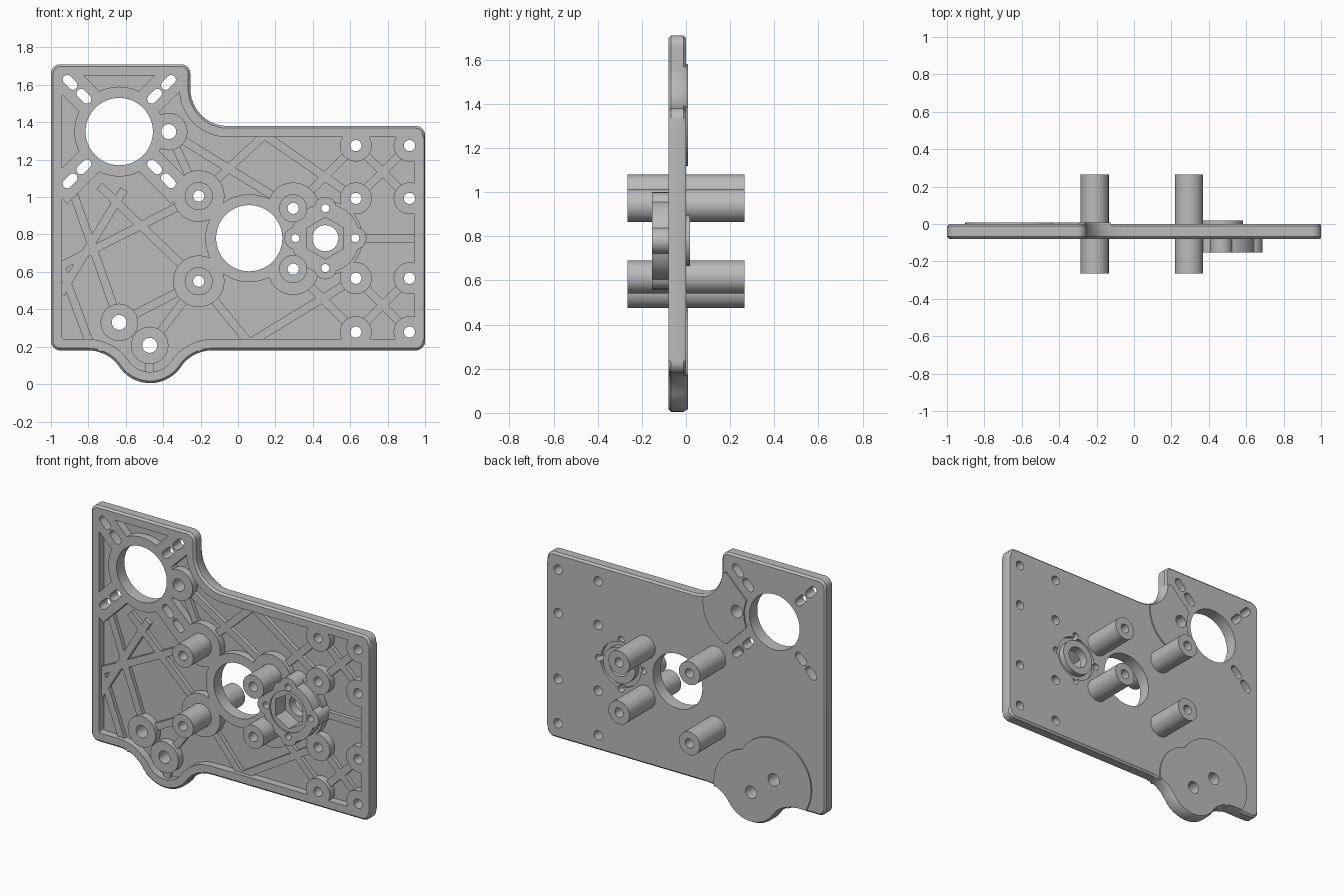
import bpy
from math import sin, cos, radians, pi
from mathutils import Vector
from mathutils.geometry import delaunay_2d_cdt

cube = bpy.data.objects.get("Cube")
if cube:
    bpy.data.objects.remove(cube, do_unlink=True)

grey = bpy.data.materials.new("plain grey")
grey.use_nodes = True
grey.diffuse_color = (0.5, 0.5, 0.5, 1)
for node in grey.node_tree.nodes:
    if node.type == 'BSDF_PRINCIPLED':
        node.inputs["Base Color"].default_value = grey.diffuse_color


# ---- flat shapes in the x-z plane ----
def arc(x, z, r, start, end, n=8):
    steps = [radians(start + (end - start) * i / n) for i in range(n + 1)]
    return [(x + r * cos(a), z + r * sin(a)) for a in steps]


def circle(centre, r, n=32):
    return arc(*centre, r, 0, 360, n)[:-1]


def bar(p, q, width):
    p, q = Vector(p), Vector(q)
    side = (q - p).orthogonal().normalized() * width / 2
    return [tuple(v) for v in (p - side, q - side, q + side, p + side)]


def slot(x, z, angle, length, width):
    half, r = (length - width) / 2, width / 2
    dx, dz = half * cos(radians(angle)), half * sin(radians(angle))
    return (arc(x + dx, z + dz, r, angle - 90, angle + 90)
            + arc(x - dx, z - dz, r, angle + 90, angle + 270))


def outline(d):
    """Plate silhouette moved inward by d."""
    left, right, low, mid, top, step = -1 + d, 1 - d, .18 + d, 1.38 - d, 1.71 - d, -.255 - d
    r, hollow = max(.05 - d, .01), .2 + d
    return (arc(left + r, low + r, r, 180, 270)
            + arc(-.8, -.02, hollow, 90, 34.3)
            + arc(-.47, .205, .2 - d, 214.3, 325.7, 20)
            + arc(-.14, -.02, hollow, 145.7, 90)
            + arc(right - r, low + r, r, -90, 0)
            + arc(right - r, mid - r, r, 0, 90)
            + arc(-.055, 1.58, hollow, 270, 180, 12)
            + arc(step - r, top - r, r, 0, 90)
            + arc(left + r, top - r, r, 90, 180))


def inside(poly, x, z):
    odd = False
    for (ax, az), (bx, bz) in zip(poly, poly[1:] + poly[:1]):
        if (az > z) != (bz > z) and x < ax + (z - az) * (bx - ax) / (bz - az):
            odd = not odd
    return odd


def relief(name, groups, level, chamfer=0):
    """Solid whose front and back depth at each point come from level(hit)."""
    points, edges, boxes = [], [], {}
    for key, polys in groups.items():
        boxes[key] = []
        for poly in polys:
            n = len(points)
            points += [Vector(p) for p in poly]
            edges += [(n + i, n + (i + 1) % len(poly)) for i in range(len(poly))]
            xs, zs = zip(*poly)
            boxes[key].append((poly, min(xs), max(xs), min(zs), max(zs)))
    flat, _, tris = delaunay_2d_cdt(points, edges, [], 0, 1e-5)[:3]

    # sort every cell into a depth, or none where it is empty
    cells, depth, owner, rim = [], [], {}, set()
    for tri in tris:
        a, b, c = (flat[i] for i in tri)
        tri = list(tri) if (b - a).cross(c - a) > 0 else list(tri)[::-1]
        x, z = (a + b + c) / 3

        def hit(key):
            return any(x0 <= x <= x1 and z0 <= z <= z1 and inside(poly, x, z)
                       for poly, x0, x1, z0, z1 in boxes[key])
        within = hit("outline")
        if not within:
            rim.update(tri)
        for a, b in zip(tri, tri[1:] + tri[:1]):
            owner[a, b] = len(cells)
        cells.append(tri)
        depth.append(level(hit) if within else None)
    for a, b in owner:
        if (b, a) not in owner:
            rim.update((a, b))

    index, verts, faces = {}, [], []

    def vert(i, y):
        if chamfer and i in rim:
            y = min(max(y, FRONT + chamfer), -chamfer)
        key = (i, round(y, 4))
        if key not in index:
            index[key] = len(verts)
            verts.append((flat[i].x, y, flat[i].y))
        return index[key]

    def wall(a, b, front, back):
        quad = [vert(b, front), vert(a, front), vert(a, back), vert(b, back)]
        quad = list(dict.fromkeys(quad))
        if len(quad) > 2:
            faces.append(quad)

    for cell, span in zip(cells, depth):
        if span is None:
            continue
        front, back = span
        faces.append([vert(i, front) for i in cell])
        faces.append([vert(i, back) for i in reversed(cell)])
        for a, b in zip(cell, cell[1:] + cell[:1]):
            other = owner.get((b, a))
            beside = depth[other] if other is not None else None
            if beside is None:
                wall(a, b, front, back)
                continue
            if front < beside[0]:
                wall(a, b, front, beside[0])
            if back > beside[1]:
                wall(a, b, beside[1], back)

    mesh = bpy.data.meshes.new(name)
    mesh.from_pydata(verts, [], faces)
    mesh.validate()
    mesh.materials.append(grey)
    mesh.shade_smooth()
    mesh.set_sharp_from_angle(angle=radians(30))
    obj = bpy.data.objects.new(name, mesh)
    bpy.context.scene.collection.objects.link(obj)
    return obj


# ---- layout ----
FRONT, FLOOR, RIB = -.08, -.03, -.055
motor, centre, hub = (-.635, 1.35), (.06, .78), (.467, .78)
pivot, foot_a, foot_b = (-.37, 1.35), (-.635, .33), (-.472, .207)
posts = [(-.21, 1.005), (-.21, .55), (.295, .94), (.295, .615)]
rows, columns = (1.275, .993, .566, .278), (.63, .917)
bolts = [(x, z) for x in columns for z in rows]
diagonals = (45, 135, 225, 315)


def polar(c, r, angle):
    return (c[0] + r * cos(radians(angle)), c[1] + r * sin(radians(angle)))


lobes = [polar(hub, .16, a) for a in (0, 90, 180, 270)]
arms = [bar(polar(motor, .1, a), polar(motor, .47, a), .155) for a in diagonals]
slots = [slot(*polar(motor, r, a), a, .092, .05) for a in diagonals for r in (.267, .372)]

# stiffening ribs between bosses
lines = [
    ((-.88, 1.02), foot_a), ((-.95, .48), (-.61, 1.04)), ((-.95, .63), posts[0]),
    ((-.74, 1.06), posts[1]), ((-.95, .64), (-.79, .21)), (foot_a, posts[1]),
    (foot_b, posts[1]), (posts[1], (.06, .22)), ((.06, .22), bolts[2]),
    (posts[3], bolts[3]), (pivot, posts[0]), (pivot, posts[2]),
    (posts[0], (.15, 1.34)), ((.13, 1.34), bolts[1]), (posts[2], bolts[0]),
    (hub, bolts[1]), (hub, bolts[2]), (hub, (.96, .78)),
    (foot_b, (-.472, .04)), (foot_a, foot_b)]
for top, bottom in ((0, 1), (2, 3)):
    lines += [(bolts[top], bolts[bottom + 4]), (bolts[bottom], bolts[top + 4])]

# ---- ribbed plate ----
plate = {
    "outline": [outline(0)],
    "edge": [outline(.012)],
    "pocket": [outline(.06)],
    "ribs": [bar(p, q, .045) for p, q in lines],
    "bosses": arms + [circle(motor, .24, 64), circle(centre, .235, 64), circle(hub, .2, 48)]
    + [circle(c, .1) for c in (pivot, foot_a, foot_b)]
    + [circle(c, .138) for c in posts] + [circle(c, .085) for c in bolts],
    "holes": slots + [circle(motor, .18, 64), circle(centre, .177, 64), circle(hub, .145, 48)]
    + [circle(c, .04) for c in (pivot, foot_a, foot_b)]
    + [circle(c, .07) for c in posts] + [circle(c, .03) for c in bolts]
    + [circle(c, .022, 16) for c in lobes],
    "foot_pad": [circle(foot_a, .268, 48), circle(foot_b, .268, 48)],
    "pivot_pad": [circle(pivot, .245, 48)],
    "pad_limit": arms + [circle(motor, .215, 64)],
}


def plate_level(hit):
    if hit("holes"):
        return None
    raised = hit("foot_pad") or (hit("pivot_pad") and not hit("pad_limit"))
    front = FLOOR
    if hit("bosses") or not hit("pocket"):
        front = FRONT
    elif hit("ribs"):
        front = RIB
    return front, (.009 if raised else 0)


relief("ribbed_plate", plate, plate_level, .012)

# ---- lobed hub with hexagonal socket ----
hub_shapes = {
    "outline": [circle(hub, .225, 64)],
    "flower": [circle(hub, .185, 48)] + [circle(c, .06, 24) for c in lobes],
    "collar": [circle(hub, .132, 48)],
    "socket": [arc(*hub, .112, 30, 390, 6)[:-1]],
    "ring": [circle(hub, .115, 48)],
    "holes": [circle(hub, .07)] + [circle(c, .022, 16) for c in lobes],
}


def hub_level(hit):
    if hit("holes") or not hit("flower"):
        return None
    front = -.04 if hit("socket") else -.145 if hit("collar") else -.153
    return front, (.018 if hit("ring") else -.02)


relief("hex_hub", hub_shapes, hub_level)

# ---- tubular standoffs ----
for number, post in enumerate(posts, 1):
    tube = {"outline": [circle(post, .075)], "bore": [circle(post, .03)]}
    relief(f"standoff_{number}", tube, lambda hit: None if hit("bore") else (-.265, .265))
